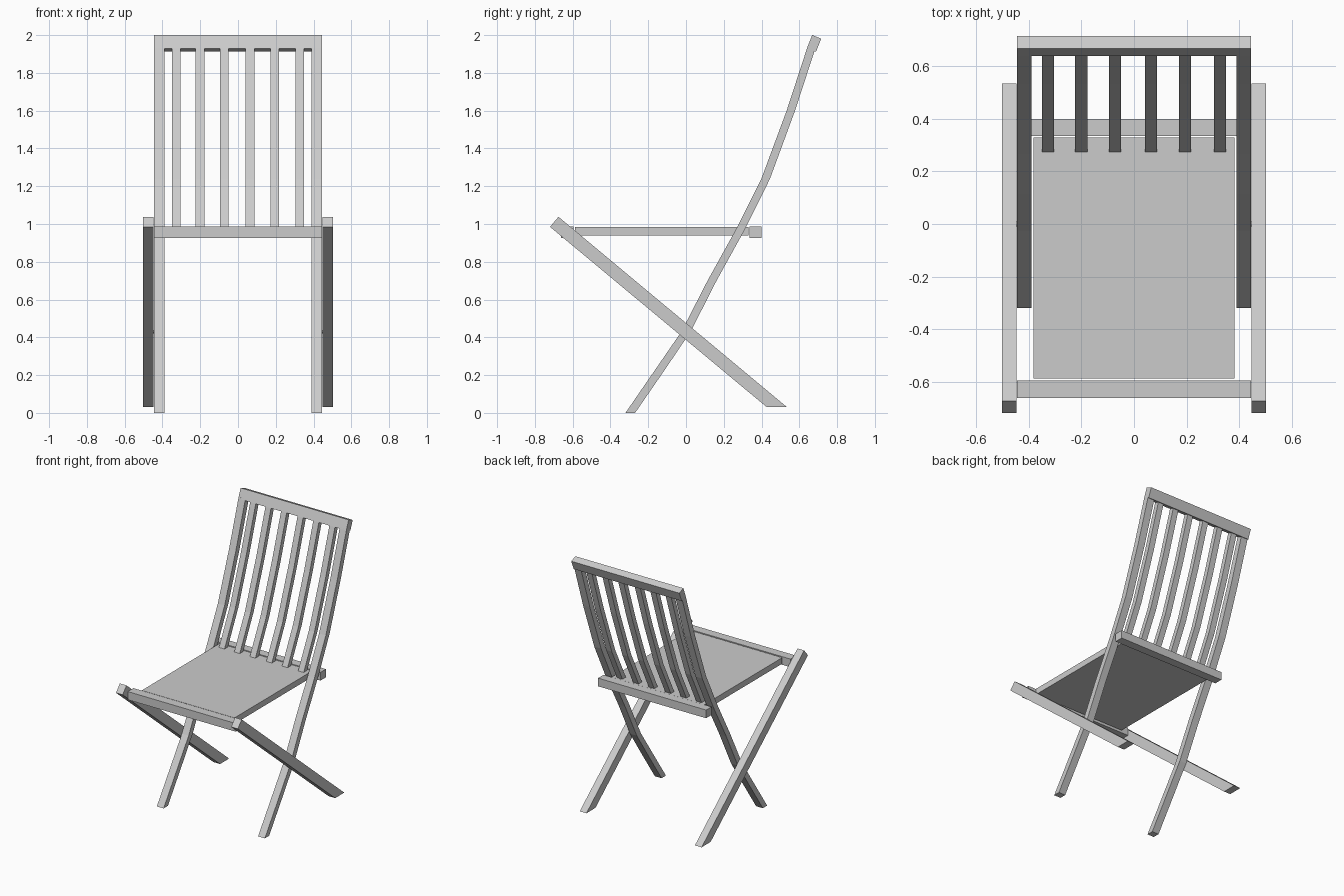
import bpy, bmesh
from mathutils import Vector

if "Cube" in bpy.data.objects:
    bpy.data.objects.remove(bpy.data.objects["Cube"])


def extrude_profile(name, pts, x0, x1):
    """Solid made by extruding a (y, z) outline from x0 to x1."""
    bm = bmesh.new()
    face = bm.faces.new([bm.verts.new((x0, y, z)) for y, z in pts])
    new = bmesh.ops.extrude_face_region(bm, geom=[face])["geom"]
    bmesh.ops.translate(bm, vec=(x1 - x0, 0, 0),
                        verts=[v for v in new if isinstance(v, bmesh.types.BMVert)])
    bmesh.ops.recalc_face_normals(bm, faces=bm.faces)
    mesh = bpy.data.meshes.new(name)
    bm.to_mesh(mesh)
    bm.free()
    ob = bpy.data.objects.new(name, mesh)
    bpy.context.collection.objects.link(ob)
    return ob


def box(name, x, y0, y1, z0, z1):
    return extrude_profile(name, [(y0, z0), (y1, z0), (y1, z1), (y0, z1)], -x, x)


def bent_strip(path, thick):
    """Outline of a strip following a rising (y, z) path, ends cut level."""
    front, back = [], []
    for i, (y, z) in enumerate(path):
        a, b = path[max(i - 1, 0)], path[min(i + 1, len(path) - 1)]
        d = (Vector(b) - Vector(a)).normalized()
        half = thick / 2 / d.y
        front.append((y - half, z))
        back.append((y + half, z))
    return front + back[::-1]


# Centre line shared by the stiles and the back slats
curve = [(-0.295, 0), (-0.14, 0.225), (0.0, 0.43), (0.138, 0.70),
         (0.29, 0.975), (0.422, 1.24), (0.555, 1.60), (0.666, 1.94)]

# Legs on both sides
leg = [(-0.72, 0.985), (-0.675, 1.038), (0.535, 0.03), (0.428, 0.03)]
for side, s in (("left", -1), ("right", 1)):
    extrude_profile(f"{side}_curved_stile", bent_strip(curve, 0.042), s * 0.39, s * 0.446)
    extrude_profile(f"{side}_front_leg", leg, s * 0.448, s * 0.503)
    # Pivot pin where the legs cross
    bpy.ops.mesh.primitive_cylinder_add(vertices=12, radius=0.01, depth=0.05,
                                        location=(s * 0.447, 0, 0.43),
                                        rotation=(0, 1.570796, 0))
    bpy.context.object.name = f"{side}_pivot_pin"

# Back slats
for i, x in enumerate((-0.327, -0.201, -0.072, 0.064, 0.194, 0.327)):
    extrude_profile(f"back_slat_{i + 1}", bent_strip(curve[4:], 0.036), x - 0.023, x + 0.023)

# Top rail, tilted with the back
extrude_profile("top_rail", [(0.64, 1.93), (0.668, 2.0), (0.716, 1.981), (0.688, 1.912)],
                -0.446, 0.446)

# Seat and its rails
box("seat", 0.383, -0.588, 0.33, 0.94, 0.985)
box("front_rail", 0.446, -0.663, -0.596, 0.927, 0.988)
box("rear_rail", 0.446, 0.336, 0.40, 0.927, 0.988)
